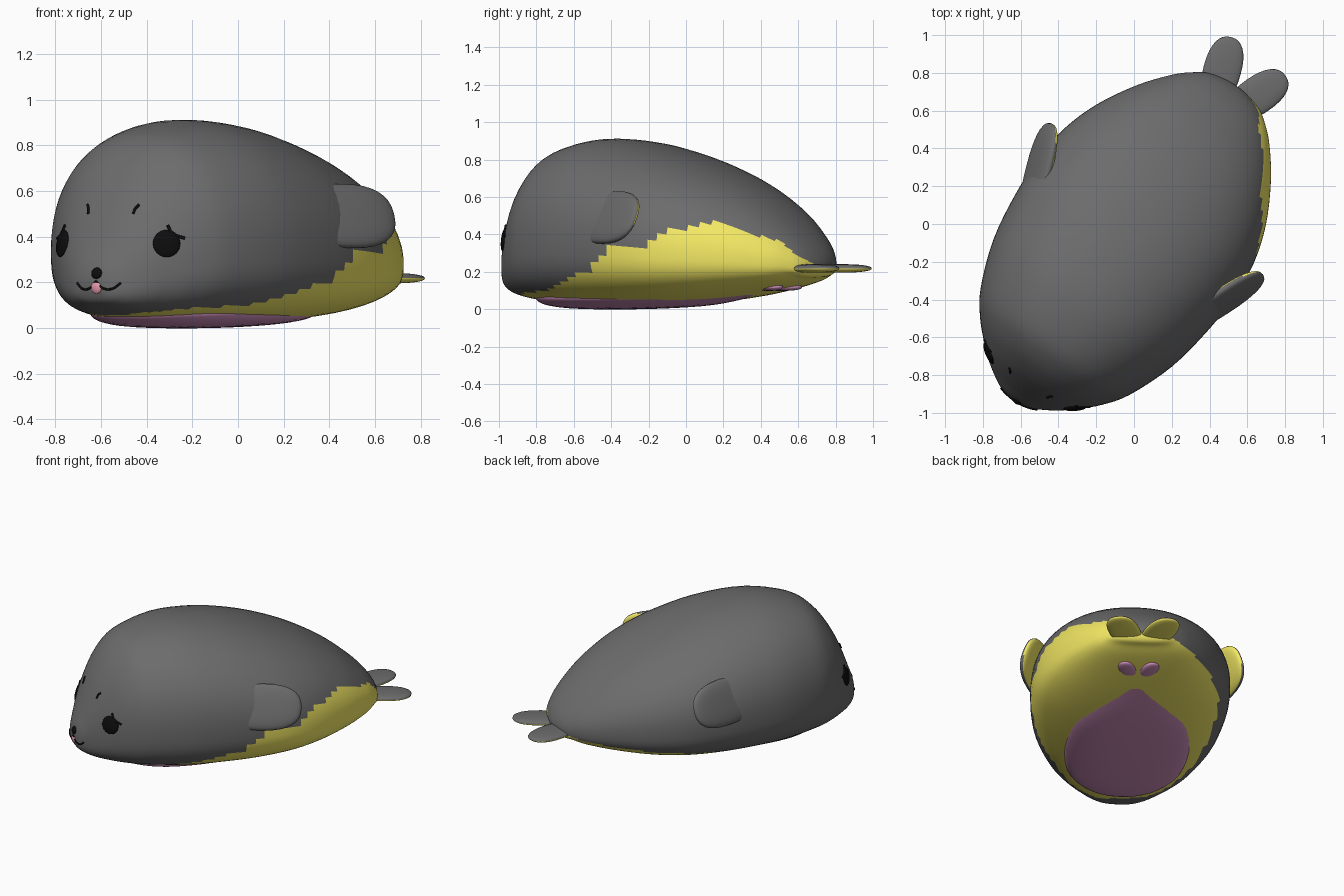
import bpy, bmesh, math
from mathutils import Matrix, Vector
from mathutils.bvhtree import BVHTree

if "Cube" in bpy.data.objects:
    bpy.data.objects.remove(bpy.data.objects["Cube"])

# The animal is modelled facing -Y, then turned about z
TURN = Matrix.Translation((0.018, -0.012, 0)) @ Matrix.Rotation(math.radians(-35.5), 4, 'Z')


def material(name, rgb):
    m = bpy.data.materials.new(name)
    m.diffuse_color = (*rgb, 1)
    m.use_nodes = True
    m.node_tree.nodes["Principled BSDF"].inputs["Base Color"].default_value = m.diffuse_color
    return m


GREY = material("dark_grey", (0.15, 0.15, 0.15))
YELLOW = material("yellow", (0.91, 0.82, 0.13))
PINK = material("belly_pink", (0.62, 0.28, 0.50))
BLACK = material("black", (0.004, 0.004, 0.004))
TONGUE = material("tongue_pink", (0.80, 0.33, 0.42))


def finish(name, bm, mats, is_second=None):
    bmesh.ops.recalc_face_normals(bm, faces=bm.faces)
    bm.normal_update()
    for f in bm.faces:
        f.smooth = True
        if is_second and is_second(f):
            f.material_index = 1
    me = bpy.data.meshes.new(name)
    bm.to_mesh(me)
    for m in mats:
        me.materials.append(m)
    ob = bpy.data.objects.new(name, me)
    ob.matrix_world = TURN
    bpy.context.collection.objects.link(ob)
    return ob


def spline(rows, steps):
    """Smooth stations (y, half width, top z, bottom z) with rounded ends."""
    def ghost(r):
        return (r[0], -r[1], r[3], r[2])
    p = [ghost(rows[1])] + rows + [ghost(rows[-2])]
    out = []
    for i in range(1, len(p) - 2):
        for s in range(steps):
            t = s / steps
            out.append([0.5 * (2 * b + (c - a) * t + (2 * a - 5 * b + 4 * c - d) * t * t
                               + (3 * b - a - 3 * c + d) * t ** 3)
                        for a, b, c, d in zip(*p[i - 1:i + 3])])
    return out[1:]


def loft(rows, steps, sides, mid, low_power):
    bm = bmesh.new()
    rings = []
    for y, w, zt, zb in spline(rows, steps):
        zc = zb + mid * (zt - zb)
        ring = []
        for k in range(sides):
            a = 2 * math.pi * k / sides
            c, s = math.cos(a), math.sin(a)
            e = 2 / (2.15 if s >= 0 else low_power)
            h = (zt - zc) if s >= 0 else (zc - zb)
            ring.append(bm.verts.new((w * math.copysign(abs(c) ** e, c), y,
                                      zc + h * math.copysign(abs(s) ** e, s))))
        rings.append(ring)
    for r0, r1 in zip(rings, rings[1:]):
        for k in range(sides):
            j = (k + 1) % sides
            bm.faces.new((r0[k], r0[j], r1[j], r1[k]))
    for ring, row in ((rings[0], rows[0]), (rings[-1], rows[-1])):
        tip = bm.verts.new((0, row[0], row[2]))
        for k in range(sides):
            bm.faces.new((ring[k], ring[(k + 1) % sides], tip))
    bmesh.ops.recalc_face_normals(bm, faces=bm.faces)
    return bm


def lerp(table, x):
    for (x0, v0), (x1, v1) in zip(table, table[1:]):
        if x <= x1:
            return v0 + (v1 - v0) * max(0, x - x0) / (x1 - x0)
    return table[-1][1]


# Body
body_rows = [(-1.13, 0, .2, .2), (-1.115, .09, .28, .13), (-1.08, .16, .37, .10),
             (-1.03, .235, .50, .08), (-.97, .305, .63, .065), (-.88, .395, .76, .05),
             (-.75, .485, .855, .037), (-.5, .58, .91, .022), (-.23, .625, .895, .022),
             (0, .635, .845, .03), (.2, .615, .78, .045), (.4, .55, .695, .07),
             (.6, .44, .58, .105), (.75, .325, .46, .138), (.83, .24, .38, .165),
             (.885, .15, .305, .18), (.91, 0, .235, .235)]
RIGHT = [(-1.2, 0), (-.9, .08), (-.6, .1), (-.2, .2), (-.05, .32), (.17, .32),
         (.3, .42), (.53, .46), (.8, .36), (.9, .25)]
LEFT = [(-1.2, 0), (-.85, .07), (0, .12), (.9, .22)]


def body_yellow(f):
    c = f.calc_center_median()
    return c.z < lerp(RIGHT if c.x > .08 else LEFT, c.y)


bm = loft(body_rows, 4, 72, 0.38, 2.9)
surface = BVHTree.FromBMesh(bm)
finish("body", bm, [GREY, YELLOW], body_yellow)

# Belly pad
belly_rows = [(-.9, 0, .08, .08), (-.87, .14, .1, .035), (-.78, .26, .1, .012),
              (-.6, .36, .1, 0), (-.3, .4, .1, 0), (0, .37, .1, .012), (.2, .30, .12, .034),
              (.38, .2, .14, .065), (.5, .12, .15, .088), (.56, .065, .15, .1),
              (.59, 0, .13, .13)]
finish("belly_pad", loft(belly_rows, 3, 48, 0.7, 2.4), [PINK])


def paddle(name, loc, size, rot, mats, second=None, square=1.0):
    """Flattened sphere, optionally with a squarer outline in its XY plane."""
    bm = bmesh.new()
    bmesh.ops.create_uvsphere(bm, u_segments=32, v_segments=16, radius=1)
    for v in bm.verts:
        for i in (0, 1, 2):
            v.co[i] = math.copysign(abs(v.co[i]) ** square, v.co[i])
    m = Matrix.Translation(loc) @ rot @ Matrix.Diagonal((*size, 1))
    bmesh.ops.transform(bm, matrix=m, verts=bm.verts)
    return finish(name, bm, mats, second)


def rot(deg, axis):
    return Matrix.Rotation(math.radians(deg), 4, axis)


for s, side in ((1, "right"), (-1, "left")):
    # Side flipper: paddle standing on edge, its front half sunk into the flank
    r = rot(-s * 21, 'Z') @ rot(s * 68, 'Y')
    inward = Vector((-s, .7, -.25)).normalized()
    paddle("side_flipper_" + side, (s * .6, -.055, .49), (.15, .25, .036), r,
           [GREY, YELLOW], lambda f, d=inward: f.normal.dot(d) > .5, 0.8)
    # Tail lobes and the small pink pair on the belly
    paddle("tail_flipper_" + side, (s * .115, .935, .218), (.1, .18, .023), rot(-s * 20, 'Z'),
           [GREY, YELLOW], lambda f: f.normal.z < -.2, 0.85)
    paddle("belly_tail_" + side, (s * .062, .6, .118), (.055, .11, .02), rot(-s * 22, 'Z'),
           [PINK], square=0.85)


# Face details, dropped on to the body from the front
def hit(x, z):
    loc, n, _, _ = surface.ray_cast(Vector((x + .02, -3, z)), Vector((0, 1, 0)))
    return loc, n


def spot(name, x, z, rx, rz, depth, mat):
    loc, n = hit(x, z)
    up = (Vector((0, 0, 1)) - n * n.z).normalized()
    basis = Matrix((up.cross(n), up, n)).transposed().to_4x4()
    paddle(name, loc, (rx, rz, depth), basis, [mat])


def stroke(name, points, width):
    cu = bpy.data.curves.new(name, 'CURVE')
    cu.dimensions = '3D'
    cu.bevel_depth = width
    cu.bevel_resolution = 2
    cu.use_fill_caps = True
    sp = cu.splines.new('BEZIER')
    sp.bezier_points.add(len(points) - 1)
    for bp, (x, z) in zip(sp.bezier_points, points):
        loc, n = hit(x, z)
        bp.co = loc + n * .002
        bp.handle_left_type = bp.handle_right_type = 'AUTO'
    cu.materials.append(BLACK)
    ob = bpy.data.objects.new(name, cu)
    ob.matrix_world = TURN
    bpy.context.collection.objects.link(ob)


for s, side in ((1, "right"), (-1, "left")):
    spot("eye_" + side, s * .27, .37, .06, .06, .014, BLACK)
    stroke("eyelash_" + side, [(s * .265, .45), (s * .285, .415), (s * .33, .392)], .007)
    stroke("eyebrow_" + side, [(s * .135, .54), (s * .122, .52), (s * .118, .5)], .006)
    stroke("mouth_" + side, [(0, .205), (s * .035, .174), (s * .075, .172), (s * .11, .197)], .005)
spot("nose", 0, .24, .026, .025, .014, BLACK)
spot("tongue", 0, .176, .026, .026, .01, TONGUE)
